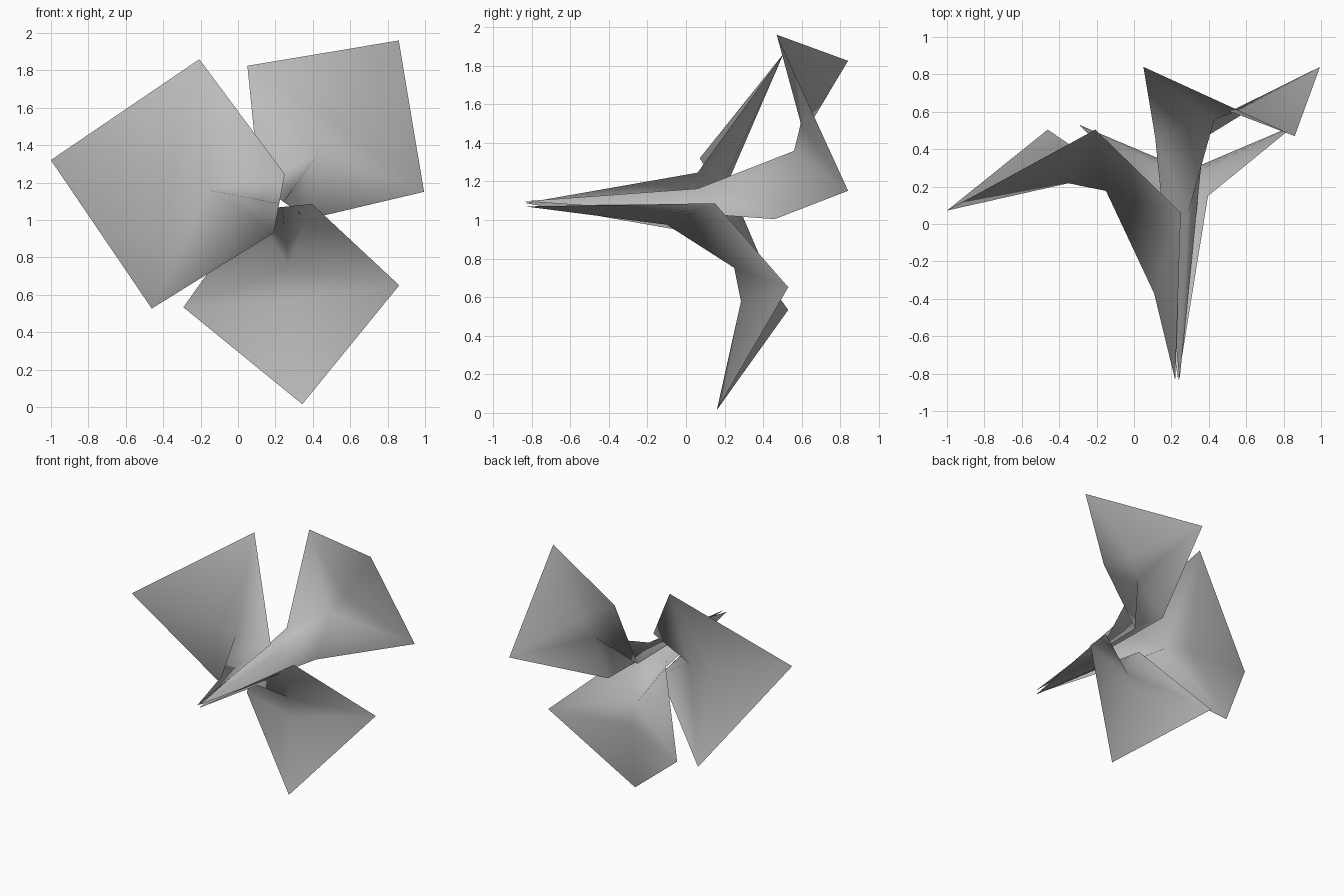
import bpy, math

cube = bpy.data.objects.get("Cube")
if cube:
    bpy.data.objects.remove(cube, do_unlink=True)

grey = bpy.data.materials.new("petal_grey")
grey.use_nodes = True
colour = (0.5, 0.5, 0.5, 1)
grey.diffuse_color = colour
grey.node_tree.nodes["Principled BSDF"].inputs["Base Color"].default_value = colour

CENTRE_X, CENTRE_Z = 0.235, 1.085


def petal(name, angle, size, depth, throat_out, throat_depth):
    """Folded petal: points are (outward, sideways, depth), mirrored about its rib."""
    a = math.radians(angle)
    rib = [(0.015, 0, -0.835),
           (throat_out, 0, throat_depth),
           (0.335 * size, 0, depth + 0.10 * size),
           (0.51 * size, 0, depth + 0.135 * size),
           (1.075 * size, 0, depth + 0.01 * size)]
    points = list(rib)
    for side in (1, -1):
        points.append((0.015, side * 0.16, depth))
        points.append((0.495 * size, side * 0.58 * size, depth + 0.38 * size))
    verts = [(CENTRE_X + u * math.cos(a) - v * math.sin(a), y,
              CENTRE_Z + u * math.sin(a) + v * math.cos(a)) for u, v, y in points]

    # Fan each half between the rib and the rim
    faces = []
    for neck, corner, flip in ((5, 6, False), (7, 8, True)):
        half = [(0, 1, neck), (1, 2, neck), (2, corner, neck),
                (2, 3, corner), (3, 4, corner)]
        faces += [f[::-1] if flip else f for f in half]

    mesh = bpy.data.meshes.new(name)
    mesh.from_pydata(verts, [], faces)
    mesh.materials.append(grey)
    mesh.shade_smooth()
    mesh.update()
    obj = bpy.data.objects.new(name, mesh)
    bpy.context.collection.objects.link(obj)


# Three petals around the tube axis
petal("right_petal", 169.2, 1.17, 0.06, 0.13, -0.37)
petal("upper_left_petal", 54.5, 1.0, 0.46, 0.095, 0.06)
petal("lower_petal", -84.2, 1.0, 0.15, 0.11, -0.10)
